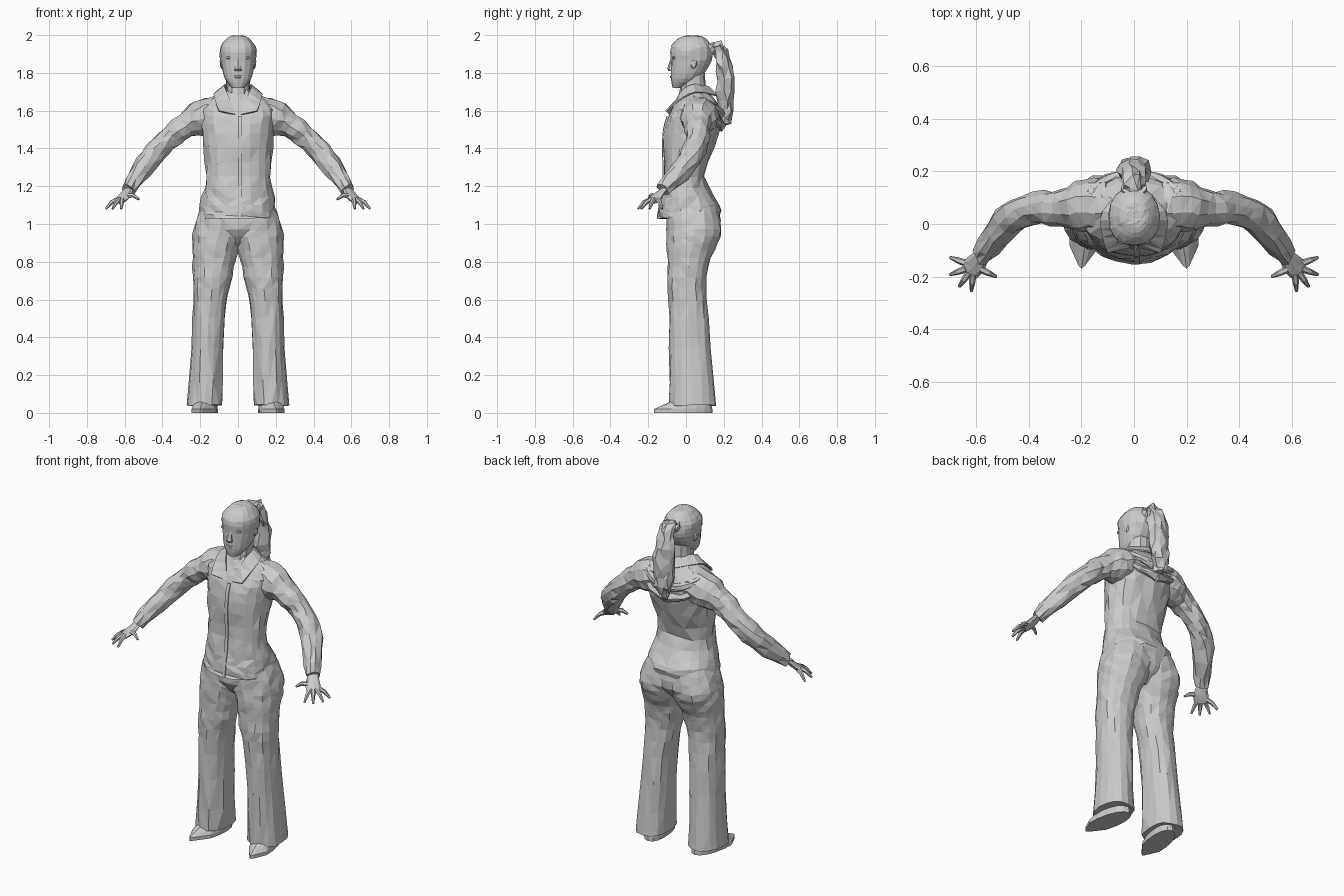
import bpy, bmesh, math, random
from mathutils import Vector

random.seed(4)
cube = bpy.data.objects.get("Cube")
if cube:
    bpy.data.objects.remove(cube)

grey = bpy.data.materials.new("plain grey")
grey.use_nodes = True
shade = (0.6, 0.6, 0.6, 1)
grey.diffuse_color = shade
grey.node_tree.nodes["Principled BSDF"].inputs["Base Color"].default_value = shade


def finish(name, bm, mirror=False, thickness=0):
    """Triangulate, then turn the mesh into a flat shaded object."""
    bmesh.ops.recalc_face_normals(bm, faces=bm.faces)
    bmesh.ops.triangulate(bm, faces=bm.faces)
    mesh = bpy.data.meshes.new(name)
    bm.to_mesh(mesh)
    bm.free()
    mesh.materials.append(grey)
    obj = bpy.data.objects.new(name, mesh)
    bpy.context.collection.objects.link(obj)
    if thickness:
        obj.modifiers.new("thickness", 'SOLIDIFY').thickness = thickness
    if mirror:
        obj.modifiers.new("other side", 'MIRROR')


def smooth(keys, steps=3):
    """Run a flowing curve through a few key tuples of any length."""
    keys = [Vector(k) for k in keys]
    last = len(keys) - 1
    out = []
    for i in range(last):
        start, end = keys[i], keys[i + 1]
        leave = (end - keys[max(i - 1, 0)]) / 2
        arrive = (keys[min(i + 2, last)] - start) / 2
        for step in range(steps):
            t = step / steps
            ease = t * t * (3 - 2 * t)
            out.append(start.lerp(end, ease) + leave * t * (1 - t) ** 2
                       - arrive * t * t * (1 - t))
    return out + [keys[last]]


def loft(rings, folds=0.0, closed=True):
    """Skin a list of point rings; folds shakes the points like creased cloth."""
    bm = bmesh.new()
    loops = []
    for ring in rings:
        loops.append([bm.verts.new([c + random.uniform(-folds, folds) for c in p])
                      for p in ring])
    count = len(loops[0])
    for a, b in zip(loops, loops[1:]):
        for i in range(count if closed else count - 1):
            j = (i + 1) % count
            bm.faces.new((a[i], a[j], b[j], b[i]))
    if closed:
        bm.faces.new(loops[0])
        bm.faces.new(loops[-1])
    return bm


def level(z, left, right, front, back, sides=16):
    """Horizontal, slightly squared ring between the given limits."""
    ring = []
    for i in range(sides):
        angle = math.tau * i / sides
        x, y = [math.copysign(abs(v) ** 0.9, v)
                for v in (math.sin(angle), -math.cos(angle))]
        ring.append(Vector(((left + right + x * (right - left)) / 2,
                            (front + back + y * (back - front)) / 2, z)))
    return ring


def centred(sections, sides=16):
    """Rings for parts on the middle line: height, half width, front, back."""
    return [level(z, -half, half, front, back, sides)
            for z, half, front, back in sections]


def tube(path, sides=10, flat=1.0, across=None):
    """Rings along a path of x, y, z, radius; flat squashes the section."""
    points = [p.to_3d() for p in path]
    rings = []
    for i, key in enumerate(path):
        along = points[min(i + 1, len(points) - 1)] - points[max(i - 1, 0)]
        side = across or along.cross(Vector((0, 0, 1))).normalized()
        top = side.cross(along.normalized()) * flat
        angles = [math.tau * k / sides for k in range(sides)]
        rings.append([points[i] + (side * math.cos(a) + top * math.sin(a)) * key[3]
                      for a in angles])
    return rings


def blob(name, centre, size, mirror=False):
    """Small faceted lump for a face detail."""
    bm = bmesh.new()
    bmesh.ops.create_icosphere(bm, subdivisions=1, radius=1)
    bmesh.ops.scale(bm, vec=size, verts=bm.verts)
    bmesh.ops.translate(bm, vec=centre, verts=bm.verts)
    finish(name, bm, mirror)


# Jacket with its front opening strip
jacket = smooth([(1.03, .2, -.15, .18), (1.1, .2, -.14, .18), (1.25, .17, -.12, .1),
                 (1.48, .19, -.12, .17), (1.61, .2, -.08, .18), (1.71, .07, -.02, .11)])
finish("jacket", loft(centred(jacket, sides=20), folds=.006))
strip = [[Vector((x, front - .005, z)) for x in (0, .02)]
         for z, half, front, back in jacket if z < 1.6]
finish("jacket_placket", loft(strip, closed=False), thickness=.005)

# Collar, one folded half mirrored
neckline = smooth([(0, .12, 1.73), (.07, .04, 1.74), (.06, -.03, 1.7), (.01, -.09, 1.58)])
fold_edge = smooth([(0, .17, 1.68), (.12, .05, 1.7), (.12, -.05, 1.65), (.1, -.11, 1.6)])
finish("collar", loft([neckline, fold_edge], closed=False), mirror=True, thickness=.008)

# Loose folds hanging across the upper back
for name, z in (("upper_back_fold", 1.58), ("lower_back_fold", 1.52)):
    drape = smooth([(.17, .11, z + .06, .02), (.1, .17, z + .02, .02), (0, .18, z, .03)])
    finish(name, loft(tube(drape), folds=.004), mirror=True)

# Sleeves
sleeve = smooth([(.1, .07, 1.58, .1), (.19, .07, 1.56, .1), (.28, .06, 1.52, .07),
                 (.38, .06, 1.44, .06), (.48, .01, 1.33, .06), (.58, -.12, 1.18, .04)])
finish("sleeve", loft(tube(sleeve), folds=.007), mirror=True)

# Hands: flat palm and a fan of fingers
palm = smooth([(.57, -.1, 1.2, .02), (.6, -.15, 1.15, .04), (.63, -.18, 1.12, .04)])
finish("palm", loft(tube(palm, sides=8, flat=.4)), mirror=True)
fan = {"thumb": -155, "index_finger": -85, "middle_finger": -55,
       "ring_finger": -20, "little_finger": 20}
for name, degrees in fan.items():
    angle = math.radians(degrees)
    reach = Vector((math.cos(angle), math.sin(angle), 0))
    root = Vector((.61, -.16, 1.13)) + reach * .03
    tip = root + reach * .065
    if name == "thumb":
        root.z += .02
    else:
        tip.z -= .05
    knuckle = root.lerp(tip, .5) + Vector((0, 0, .01))
    bones = [Vector((*p, r)) for p, r in ((root, .014), (knuckle, .012), (tip, .006))]
    finish(name, loft(tube(bones, sides=6)), mirror=True)

# Trousers: seat filling, then one flared leg mirrored
seat = smooth([(1.1, .19, -.1, .17), (.97, .2, -.1, .18), (.88, .1, -.03, .1)])
finish("trouser_seat", loft(centred(seat), folds=.003))
leg = smooth([(1.1, -.04, .19, -.1, .16), (.97, -.04, .24, -.1, .19),
              (.86, 0, .24, -.1, .15), (.72, .03, .24, -.1, .11),
              (.5, .07, .24, -.09, .12), (.04, .08, .27, -.09, .16)])
finish("trouser_leg", loft([level(*key) for key in leg], folds=.005), mirror=True)

# Shoes, pointed and turned slightly outward
shoe = [level(*key) for key in ((0, .11, .24, -.17, .14), (.02, .11, .24, -.17, .14),
                                (.06, .12, .23, -.08, .13))]
for ring in shoe:
    for point in ring:
        taper = min(1, (point.y + .22) * 7)
        point.x = .175 + (point.x - .175) * taper - point.y * .15
finish("shoe", loft(shoe), mirror=True)

# Neck and head
neck = [(1.6, .06, -.05, .11), (1.8, .06, -.02, .1)]
finish("neck", loft(centred(neck, sides=12)))
head = smooth([(1.72, .03, -.07, -.02), (1.77, .07, -.08, .07), (1.86, .09, -.08, .13),
               (1.93, .09, -.08, .13), (1.98, .05, -.03, .09), (1.99, .02, .01, .05)])
finish("head", loft(centred(head)))

# Hair: a slightly larger skull, cut along a sloping hairline
grow = Vector((.007, .004, -.003, .006))
hair = loft(centred([key + grow for key in head]), folds=.002)
bmesh.ops.bisect_plane(hair, geom=hair.verts[:] + hair.edges[:] + hair.faces[:],
                       plane_co=(0, -.07, 1.93), plane_no=(0, 1, .9), clear_inner=True)
finish("hair", hair)

# Face details
nose = [(1.81, .02, -.09, -.06), (1.82, .02, -.1, -.06), (1.88, .01, -.08, -.06)]
finish("nose", loft(centred(nose, sides=6)))
blob("lips", (0, -.075, 1.78), (.03, .01, .01))
blob("brow", (.04, -.065, 1.88), (.03, .01, .01), mirror=True)
blob("ear", (.088, .04, 1.85), (.01, .02, .03), mirror=True)

# Ponytail and its band
tail = smooth([(0, .11, 1.91, .04), (0, .17, 1.94, .04), (0, .2, 1.82, .06),
               (0, .21, 1.65, .06), (0, .21, 1.53, .03)])
sideways = Vector((1, 0, 0))
finish("ponytail", loft(tube(tail, flat=.75, across=sideways), folds=.01))
band = [Vector((0, y, y + 1.8, .05)) for y in (.12, .14)]
finish("hair_band", loft(tube(band, flat=.8, across=sideways)))
